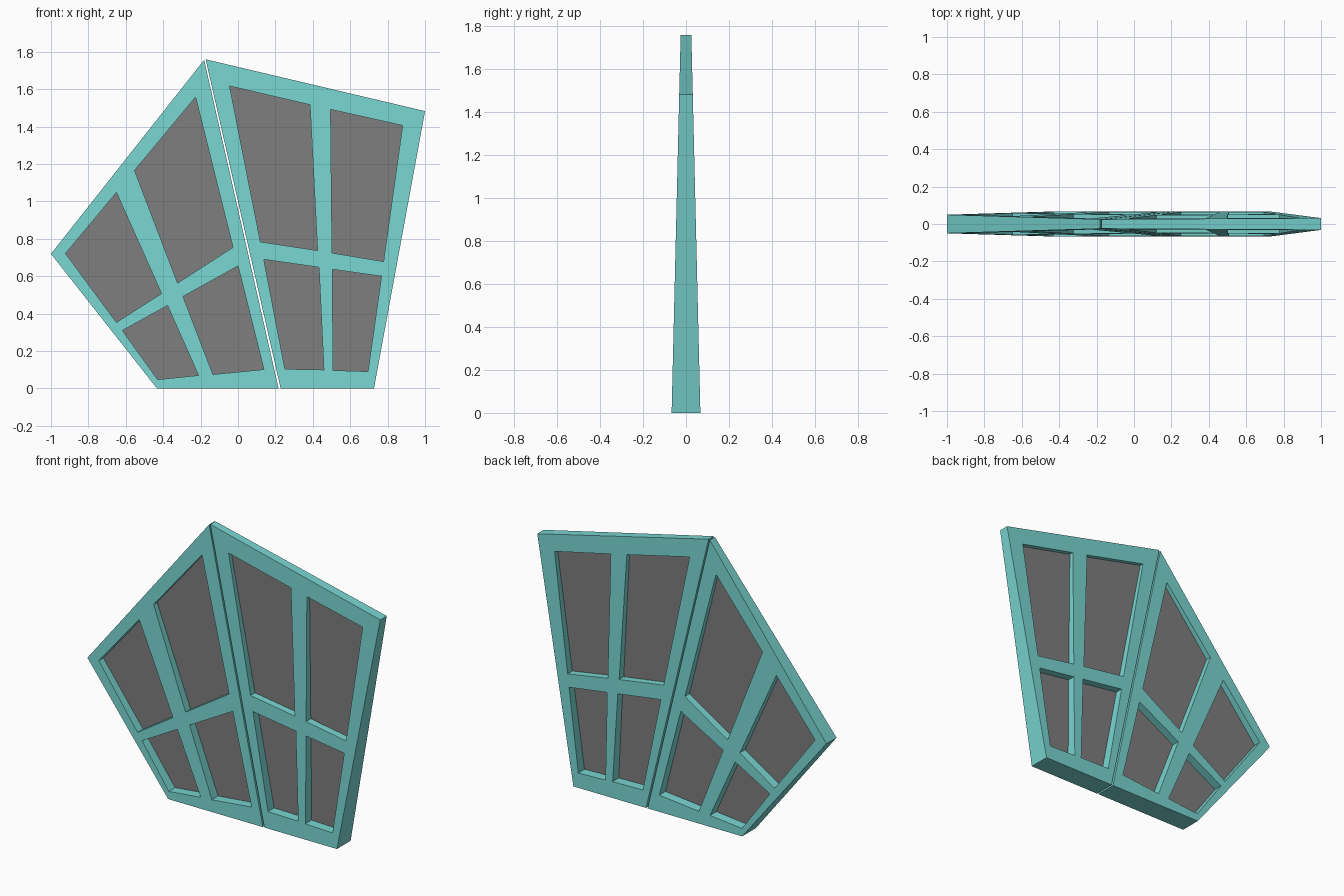
import bpy, bmesh

if "Cube" in bpy.data.objects:
    bpy.data.objects.remove(bpy.data.objects["Cube"])

teal = bpy.data.materials.new("teal_paint")
teal.diffuse_color = (0.19, 0.67, 0.64, 1)
teal.use_nodes = True
teal.node_tree.nodes["Principled BSDF"].inputs["Base Color"].default_value = teal.diffuse_color
glass = bpy.data.materials.new("dark_glass")
glass.diffuse_color = (0.21, 0.21, 0.21, 1)
glass.use_nodes = True
glass.node_tree.nodes["Principled BSDF"].inputs["Base Color"].default_value = glass.diffuse_color

# Outlines and pane openings of the two leaning sashes, as (x, z)
SASHES = {
    "left": (
        [(-1, .72), (-.181, 1.757), (.217, 0), (-.433, 0)],
        [[(-.227, 1.558), (-.027, .754), (-.323, .564), (-.553, 1.166)],
         [(-.65, 1.048), (-.409, .508), (-.65, .353), (-.922, .722)],
         [(-.377, .444), (-.211, .07), (-.43, .048), (-.618, .31)],
         [(0, .655), (.138, .102), (-.134, .075), (-.294, .492)]]),
    "right": (
        [(-.173, 1.76), (1, 1.483), (.727, 0), (.228, 0)],
        [[(-.045, 1.617), (.385, 1.517), (.425, .738), (.12, .784)],
         [(.495, 1.492), (.88, 1.406), (.778, .679), (.503, .725)],
         [(.138, .69), (.433, .648), (.459, .1), (.251, .104)],
         [(.505, .637), (.767, .6), (.695, .091), (.508, .097)]]),
}


def half_depth(z):
    """Frames are thick at the sill and thin at the top."""
    return 0.067 - 0.0239 * z


def slab(name, loops, depth, material):
    """Fill the loops (inner ones become holes) and give them depth in y."""
    curve = bpy.data.curves.new(name + "_profile", 'CURVE')
    curve.dimensions = '2D'
    curve.fill_mode = 'BOTH'
    curve.extrude = 1
    for loop in loops:
        spline = curve.splines.new('POLY')
        spline.points.add(len(loop) - 1)
        for point, (x, z) in zip(spline.points, loop):
            point.co = (x, z, 0, 1)
        spline.use_cyclic_u = True
    helper = bpy.data.objects.new(name + "_helper", curve)
    bpy.context.collection.objects.link(helper)
    bpy.context.view_layer.update()
    graph = bpy.context.evaluated_depsgraph_get()
    mesh = bpy.data.meshes.new_from_object(helper.evaluated_get(graph))
    bpy.data.objects.remove(helper)
    bpy.data.curves.remove(curve)

    # Stand the profile upright and apply the depth
    bm = bmesh.new()
    bm.from_mesh(mesh)
    for v in bm.verts:
        x, z, side = v.co
        v.co = (x, -side * depth(z), z)
    bmesh.ops.remove_doubles(bm, verts=bm.verts, dist=0.0005)
    bmesh.ops.dissolve_limit(bm, angle_limit=0.01, verts=bm.verts, edges=bm.edges)
    bmesh.ops.recalc_face_normals(bm, faces=bm.faces)
    for f in bm.faces:
        f.smooth = False
    bm.to_mesh(mesh)
    bm.free()
    mesh.name = name
    mesh.materials.clear()
    mesh.materials.append(material)
    obj = bpy.data.objects.new(name, mesh)
    bpy.context.collection.objects.link(obj)
    return obj


for side, (outline, panes) in SASHES.items():
    # Frame with openings
    slab(f"{side}_window_frame", [outline] + panes, half_depth, teal)
    # Thin dark glass in the middle of each opening
    for i, pane in enumerate(panes):
        slab(f"{side}_glass_pane_{i + 1}", [pane], lambda z: 0.004, glass)
